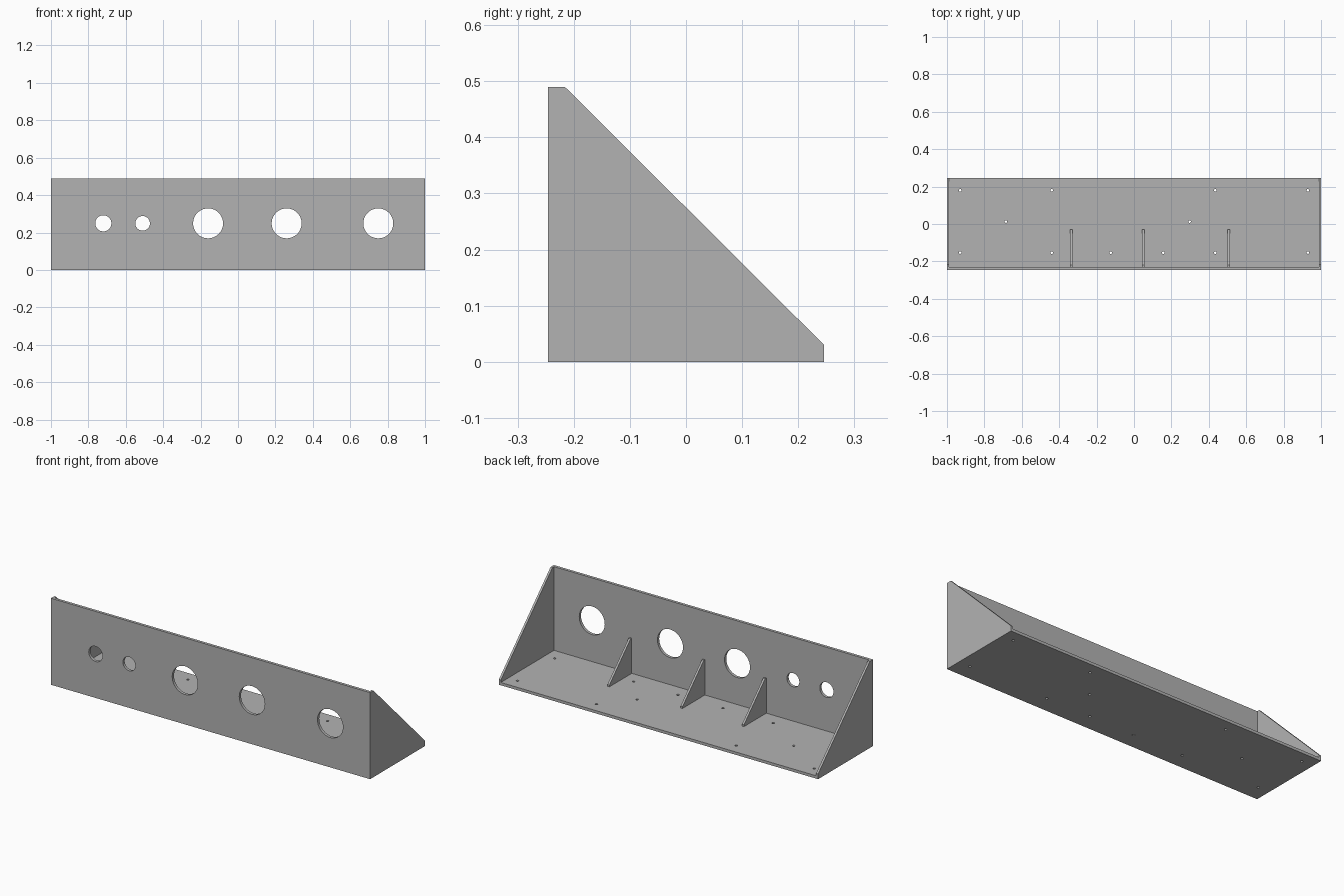
import bpy
import bmesh
from mathutils import Matrix, Vector

cube = bpy.data.objects.get("Cube")
if cube:
    bpy.data.objects.remove(cube, do_unlink=True)

# Overall sizes
HALF_X, HALF_Y, TOP = 1.0, 0.246, 0.49
WALL, SHEET, LIP = 0.016, 0.012, 0.03
INNER_Y = -HALF_Y + WALL

grey = bpy.data.materials.new("plain grey")
grey.use_nodes = True
grey.diffuse_color = (0.45, 0.45, 0.45, 1)
grey.node_tree.nodes["Principled BSDF"].inputs["Base Color"].default_value = grey.diffuse_color


def finish(name, bm):
    bmesh.ops.recalc_face_normals(bm, faces=bm.faces)
    mesh = bpy.data.meshes.new(name)
    bm.to_mesh(mesh)
    bm.free()
    mesh.materials.append(grey)
    obj = bpy.data.objects.new(name, mesh)
    bpy.context.collection.objects.link(obj)
    return obj


def box(name, low, high):
    low, high = Vector(low), Vector(high)
    bm = bmesh.new()
    bmesh.ops.create_cube(bm, size=1)
    bmesh.ops.scale(bm, vec=high - low, verts=bm.verts)
    bmesh.ops.translate(bm, vec=(low + high) / 2, verts=bm.verts)
    return finish(name, bm)


def gusset(name, x, start, end, bottom, top, lip):
    """Triangular sheet with blunted tips, centred on x."""
    profile = [(start, bottom), (end, bottom), (end, bottom + lip),
               (start + lip, top), (start, top)]
    if start == INNER_Y and bottom == 0:
        profile[3] = (-HALF_Y + lip, top)
    bm = bmesh.new()
    face = bm.faces.new([bm.verts.new((x - SHEET / 2, y, z)) for y, z in profile])
    sides = bmesh.ops.extrude_face_region(bm, geom=[face])["geom"]
    moved = [v for v in sides if isinstance(v, bmesh.types.BMVert)]
    bmesh.ops.translate(bm, vec=(SHEET, 0, 0), verts=moved)
    return finish(name, bm)


def drill(obj, holes, axis, segments):
    """Cut round holes, each given as (centre, radius), along an axis."""
    bm = bmesh.new()
    for centre, radius in holes:
        turn = Matrix.Rotation(1.5707963, 4, "X") if axis == "Y" else Matrix()
        bmesh.ops.create_cone(bm, cap_ends=True, segments=segments, radius1=radius,
                              radius2=radius, depth=0.1,
                              matrix=Matrix.Translation(centre) @ turn)
    cutter = finish("hole_cutter", bm)
    cutter.hide_render = True
    cut = obj.modifiers.new("holes", "BOOLEAN")
    cut.operation, cut.solver, cut.object = "DIFFERENCE", "EXACT", cutter
    bpy.ops.object.select_all(action="DESELECT")
    bpy.context.view_layer.objects.active = obj
    obj.select_set(True)
    bpy.ops.object.modifier_apply(modifier=cut.name)
    bpy.data.objects.remove(cutter, do_unlink=True)
    bpy.ops.object.shade_smooth_by_angle()


# Front panel with two small and three large round openings
front = box("front_panel", (-HALF_X, -HALF_Y, 0), (HALF_X, INNER_Y, TOP))
openings = [(-0.72, 0.043), (-0.51, 0.039), (-0.16, 0.08), (0.26, 0.08), (0.75, 0.08)]
drill(front, [((x, -HALF_Y, TOP / 2 + 0.004), r) for x, r in openings], "Y", 64)

# Base panel with screw holes
edge = HALF_X - SHEET
base = box("base_panel", (-edge, INNER_Y, 0), (edge, HALF_Y, WALL))
rows = {0.18: (-0.93, -0.44, 0.435, 0.93),
        0.013: (-0.685, 0.297),
        -0.153: (-0.93, -0.44, -0.125, 0.157, 0.435, 0.93)}
screws = [((x, y, 0), 0.007) for y, xs in rows.items() for x in xs]
drill(base, screws, "Z", 24)

# End panels
for side, sign in (("right", -1), ("left", 1)):
    gusset(side + "_end_panel", sign * (HALF_X - SHEET / 2), INNER_Y, HALF_Y, 0, TOP, LIP)

# Inner support ribs
for place, x in (("right", -0.336), ("middle", 0.049), ("left", 0.507)):
    gusset(place + "_rib", x, INNER_Y, -0.03, WALL, WALL + 0.2, 0.01)
